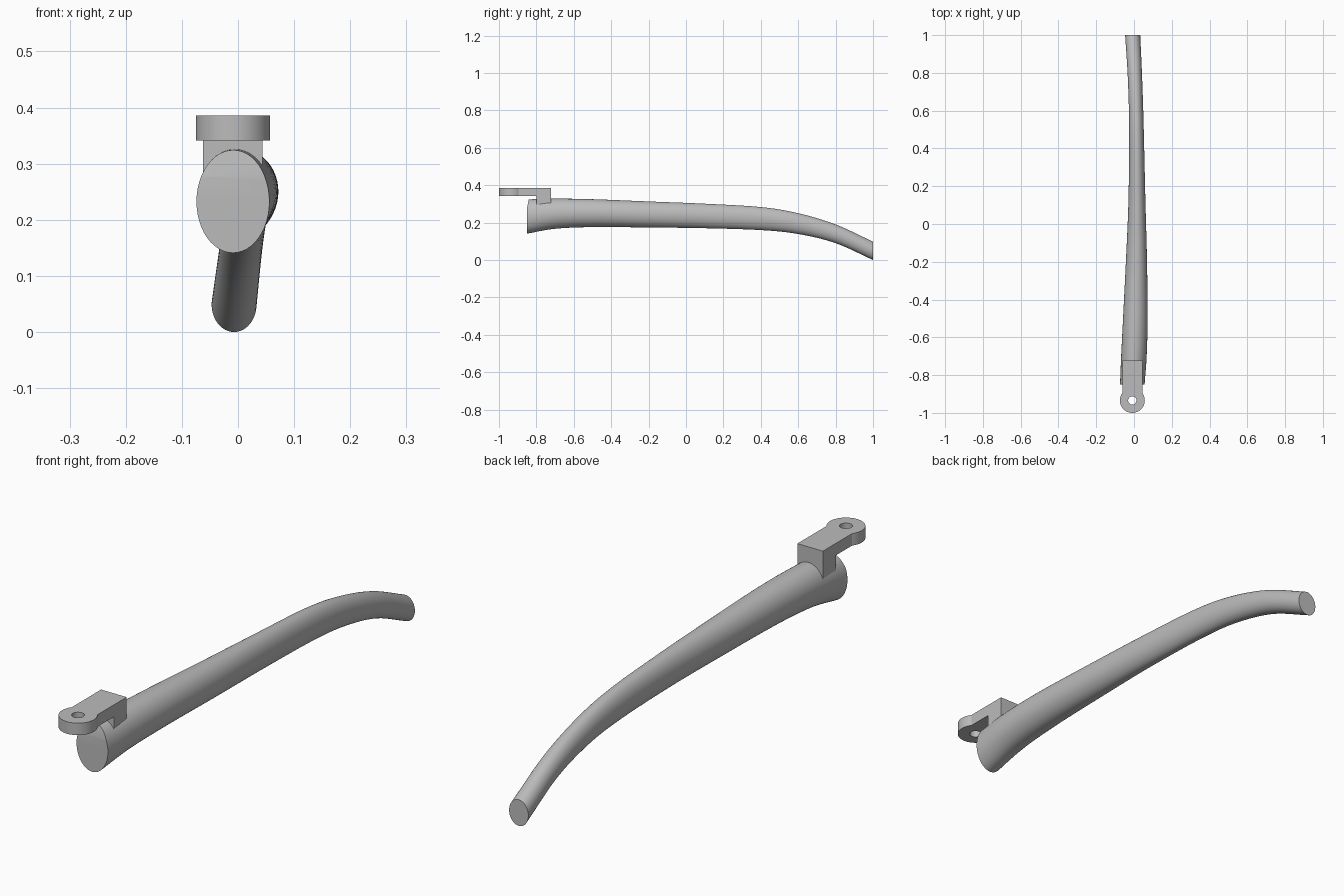
import bpy, bmesh, math
from mathutils import Vector

cube = bpy.data.objects.get("Cube")
if cube:
    bpy.data.objects.remove(cube, do_unlink=True)

grey = bpy.data.materials.new("plain grey")
grey.use_nodes = True
colour = (0.5, 0.5, 0.5, 1)
grey.diffuse_color = colour
grey.node_tree.nodes["Principled BSDF"].inputs["Base Color"].default_value = colour


def finish(name, bm, smooth=True):
    bmesh.ops.recalc_face_normals(bm, faces=bm.faces)
    mesh = bpy.data.meshes.new(name)
    bm.to_mesh(mesh)
    bm.free()
    obj = bpy.data.objects.new(name, mesh)
    bpy.context.collection.objects.link(obj)
    mesh.materials.append(grey)
    if smooth:
        bpy.ops.object.select_all(action='DESELECT')
        obj.select_set(True)
        bpy.context.view_layer.objects.active = obj
        bpy.ops.object.shade_smooth_by_angle(angle=math.radians(30))
    return obj


def catmull(a, b, c, d, t):
    return [0.5 * (2 * q + (r - p) * t + (2 * p - 5 * q + 4 * r - s) * t * t
                   + (3 * q - p - 3 * r + s) * t ** 3)
            for p, q, r, s in zip(a, b, c, d)]


# Curved arm: y, left edge, right edge, bottom, top of each oval section
SECTIONS = [
    (-0.85, -0.074, 0.056, 0.141, 0.324),
    (-0.70, -0.068, 0.067, 0.167, 0.328),
    (-0.50, -0.058, 0.072, 0.176, 0.325),
    (-0.20, -0.043, 0.069, 0.174, 0.313),
    (0.10, -0.030, 0.061, 0.170, 0.301),
    (0.40, -0.026, 0.054, 0.160, 0.283),
    (0.60, -0.027, 0.049, 0.139, 0.250),
    (0.80, -0.034, 0.042, 0.090, 0.190),
    (1.00, -0.047, 0.033, 0.000, 0.098),
]
SIDES, STEPS = 48, 6
first, last = SECTIONS[0], SECTIONS[-1]
before = [2 * p - q for p, q in zip(first, SECTIONS[1])]
after = [2 * p - q for p, q in zip(last, SECTIONS[-2])]
pts = [before, *SECTIONS, after]
rows = [catmull(*pts[i:i + 4], s / STEPS)
        for i in range(len(SECTIONS) - 1) for s in range(STEPS)]
rows.append(last)

bm = bmesh.new()
rings = []
for y, x0, x1, z0, z1 in rows:
    rings.append([bm.verts.new(((x0 + x1) / 2 + (x1 - x0) / 2 * math.cos(a), y,
                                (z0 + z1) / 2 + (z1 - z0) / 2 * math.sin(a)))
                  for a in (math.tau * k / SIDES for k in range(SIDES))])
for r, s in zip(rings, rings[1:]):
    for k in range(SIDES):
        n = (k + 1) % SIDES
        bm.faces.new((r[k], r[n], s[n], s[k]))
bm.faces.new(rings[0])
bm.faces.new(rings[-1])

# Slight backward slope on the upper part of the front end
cut = bmesh.ops.bisect_plane(
    bm, geom=bm.verts[:] + bm.edges[:] + bm.faces[:],
    plane_co=Vector((0, -0.85, 0.276)), plane_no=Vector((0, -1, 0.2)),
    clear_outer=True)
bmesh.ops.holes_fill(bm, edges=[e for e in bm.edges if e.is_boundary], sides=0)
finish("curved_arm", bm)

# Hinge plate: straight tab with a round eye and a pin hole
CX, CY, EYE, HOLE = -0.009, -0.934, 0.066, 0.022
HALF, BACK, LOW, HIGH = 0.053, -0.722, 0.341, 0.386
bm = bmesh.new()


def loop(points):
    verts = [bm.verts.new((x, y, LOW)) for x, y in points]
    return [bm.edges.new((v, verts[(i + 1) % len(verts)]))
            for i, v in enumerate(verts)]


start = math.acos(HALF / EYE)
sweep = math.pi + 2 * start
arc = [start - sweep * k / 40 for k in range(41)]
outline = [(CX + EYE * math.cos(a), CY + EYE * math.sin(a)) for a in arc]
outline += [(CX - HALF, BACK), (CX + HALF, BACK)]
hole = [(CX + HOLE * math.cos(math.tau * k / 32),
         CY + HOLE * math.sin(math.tau * k / 32)) for k in range(32)]
bmesh.ops.triangle_fill(bm, edges=loop(outline) + loop(hole), use_beauty=True)
top = bmesh.ops.extrude_face_region(bm, geom=bm.faces[:], use_keep_orig=True)
bmesh.ops.translate(bm, vec=(0, 0, HIGH - LOW),
                    verts=[v for v in top["geom"] if isinstance(v, bmesh.types.BMVert)])
finish("hinge_plate", bm)

# Post joining the plate to the arm
bm = bmesh.new()
bmesh.ops.create_cube(bm, size=1)
for v in bm.verts:
    v.co = (CX + 2 * HALF * v.co.x,
            BACK if v.co.y > 0 else -0.798,
            LOW if v.co.z > 0 else 0.27)
finish("hinge_post", bm, smooth=False)
